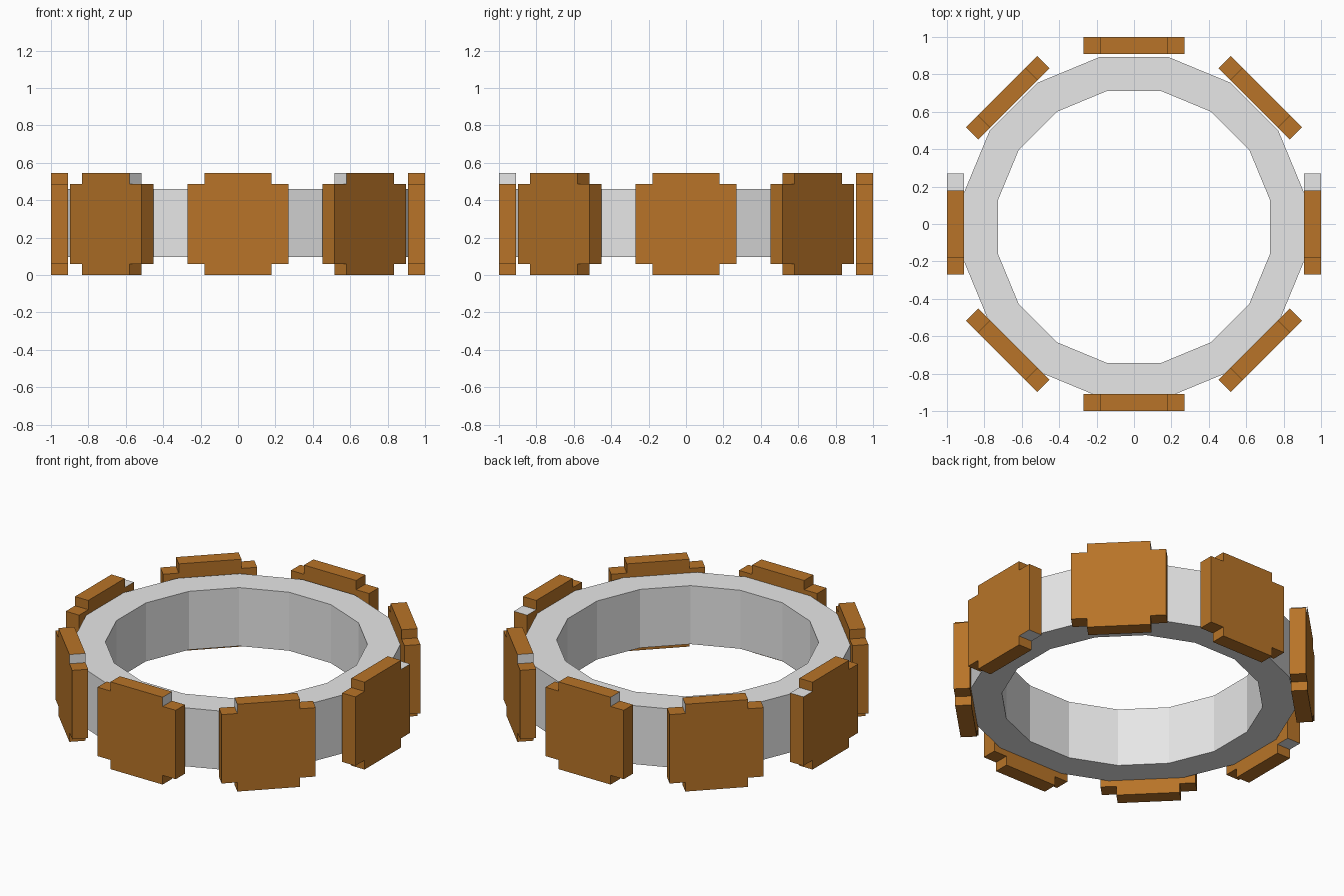
import bpy, bmesh, math
from mathutils import Matrix

cube = bpy.data.objects.get("Cube")
if cube:
    bpy.data.objects.remove(cube, do_unlink=True)


def make_material(name, color):
    mat = bpy.data.materials.new(name)
    mat.use_nodes = True
    mat.diffuse_color = color
    mat.node_tree.nodes["Principled BSDF"].inputs["Base Color"].default_value = color
    return mat


brown = make_material("brown", (0.48, 0.175, 0.021, 1))
grey = make_material("light grey", (0.8, 0.8, 0.8, 1))


def make_object(name, bm, materials):
    bmesh.ops.recalc_face_normals(bm, faces=bm.faces)
    mesh = bpy.data.meshes.new(name)
    bm.to_mesh(mesh)
    bm.free()
    for mat in materials:
        mesh.materials.append(mat)
    obj = bpy.data.objects.new(name, mesh)
    bpy.context.collection.objects.link(obj)
    return obj


# Sixteen-sided band with flats facing the plates
SIDES = 16
CENTRE_Y = -0.016
bm = bmesh.new()
profile = [(0.91, 0.095), (0.91, 0.46), (0.727, 0.46), (0.727, 0.095)]
columns = []
for i in range(SIDES):
    angle = (i + 0.5) * math.tau / SIDES
    column = []
    for flat, z in profile:
        r = flat / math.cos(math.pi / SIDES)
        column.append(bm.verts.new((r * math.cos(angle), r * math.sin(angle) + CENTRE_Y, z)))
    columns.append(column)
for i, a in enumerate(columns):
    b = columns[(i + 1) % SIDES]
    for j in range(4):
        k = (j + 1) % 4
        bm.faces.new((a[j], b[j], b[k], a[k]))
make_object("ring_band", bm, [grey])


# Notched plates: a wide bar crossed by a taller, narrower one
INNER, OUTER = 0.908, 1.0
WIDE, NARROW = 0.27, 0.18
HALF_HEIGHT, HALF_BAR = 0.2725, 0.215
quarter = [(WIDE, HALF_BAR), (NARROW, HALF_BAR), (NARROW, HALF_HEIGHT)]
outline = (quarter + [(-u, v) for u, v in reversed(quarter)]
           + [(-u, -v) for u, v in quarter] + [(u, -v) for u, v in reversed(quarter)])


def notch_is_grey(face, direction, end):
    """Grey notch ledges on the side plates, grey upper notch walls elsewhere."""
    c = face.calc_center_median()
    n = face.normal
    if direction % 4 == 0:
        return abs(n.z) > 0.9 and c.y * end > NARROW
    return n.y * end > 0.9 and c.z > HALF_HEIGHT + HALF_BAR and c.y * end < WIDE - 0.01


def make_plate(name, direction, end):
    bm = bmesh.new()
    face = bm.faces.new([bm.verts.new((INNER, u, v + HALF_HEIGHT)) for u, v in outline])
    result = bmesh.ops.extrude_face_region(bm, geom=[face], use_keep_orig=True)
    moved = [g for g in result["geom"] if isinstance(g, bmesh.types.BMVert)]
    bmesh.ops.translate(bm, verts=moved, vec=(OUTER - INNER, 0, 0))
    bmesh.ops.recalc_face_normals(bm, faces=bm.faces)
    for f in bm.faces:
        f.material_index = int(notch_is_grey(f, direction, end))
    bm.transform(Matrix.Rotation(direction * math.tau / 8, 4, "Z"))
    make_object(name, bm, [brown, grey])


names = ["left", "back_left", "back", "back_right", "right", "front_right", "front", "front_left"]
grey_ends = [1, 1, 1, -1, -1, 1, 1, -1]
for direction, (name, end) in enumerate(zip(names, grey_ends)):
    make_plate(name + "_plate", direction, end)
